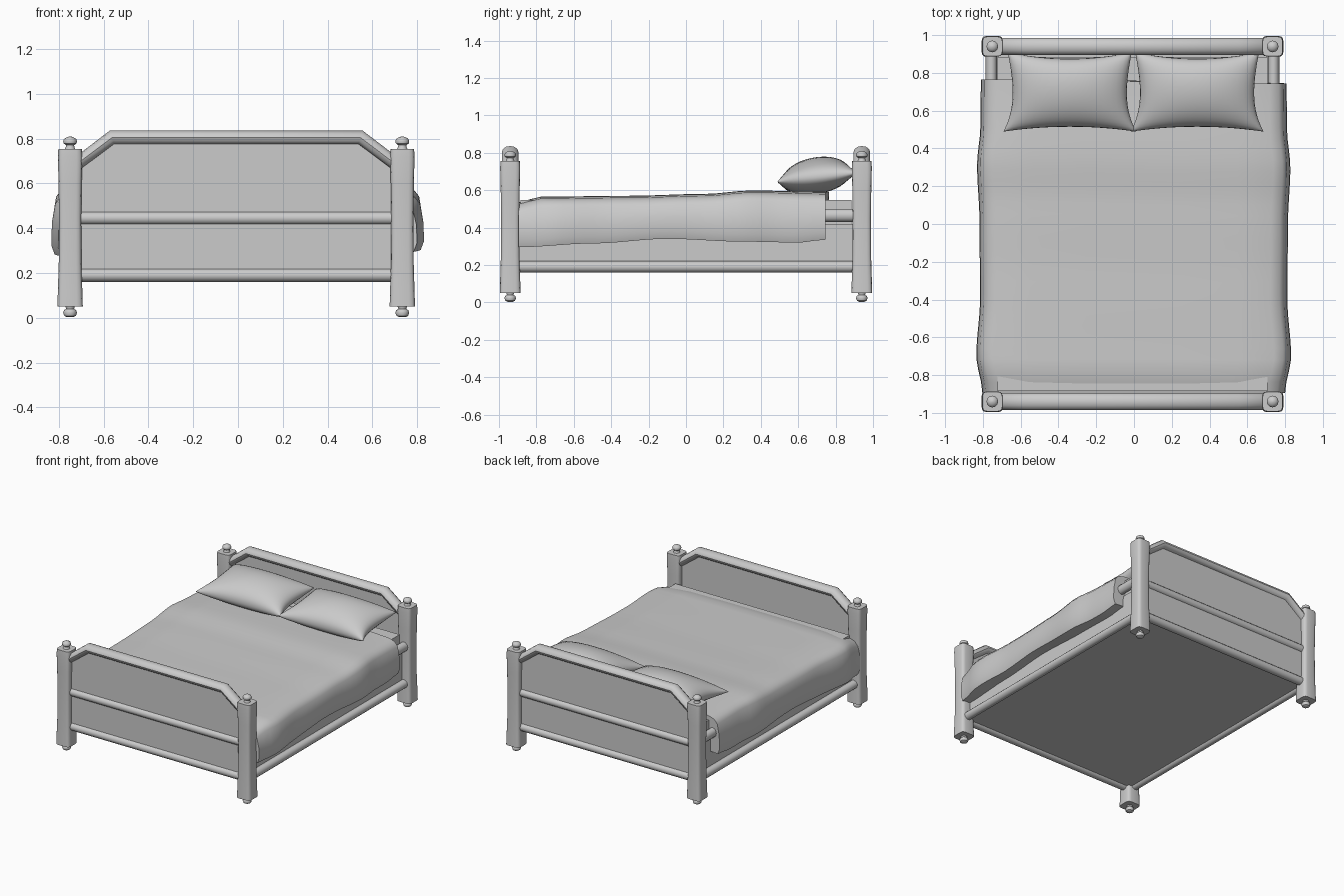
import bpy, bmesh, math
from mathutils import Vector

if "Cube" in bpy.data.objects:
    bpy.data.objects.remove(bpy.data.objects["Cube"])

CX = -0.008          # frame centre in x
PX, PY = 0.742, 0.94  # post positions


def finish(name, bm, angle=40):
    bmesh.ops.recalc_face_normals(bm, faces=bm.faces)
    me = bpy.data.meshes.new(name)
    bm.to_mesh(me)
    bm.free()
    ob = bpy.data.objects.new(name, me)
    bpy.context.collection.objects.link(ob)
    bpy.ops.object.select_all(action='DESELECT')
    ob.select_set(True)
    bpy.context.view_layer.objects.active = ob
    bpy.ops.object.shade_smooth_by_angle(angle=math.radians(angle))
    return ob


def loft(name, rings, angle=40):
    """Skin closed rings of equal length and cap both ends."""
    bm = bmesh.new()
    vs = [[bm.verts.new(p) for p in r] for r in rings]
    n = len(vs[0])
    for a, b in zip(vs, vs[1:]):
        for i in range(n):
            j = (i + 1) % n
            bm.faces.new((a[i], a[j], b[j], b[i]))
    bm.faces.new(vs[0])
    bm.faces.new(vs[-1])
    return finish(name, bm, angle)


def tube(name, stations, side, n=12):
    """Stations are (centre, second axis); side is the shared first axis."""
    rings = []
    for c, up in stations:
        rings.append([Vector(c) + Vector(side) * math.cos(t) + Vector(up) * math.sin(t)
                      for t in (2 * math.pi * i / n for i in range(n))])
    return loft(name, rings)


def lathe(name, x, y, prof, n=12):
    return loft(name, [[(x + r * math.cos(2 * math.pi * i / n),
                         y + r * math.sin(2 * math.pi * i / n), z)
                        for i in range(n)] for r, z in prof])


def interp(table, t):
    for (a, va), (b, vb) in zip(table, table[1:]):
        if t <= b:
            k = (t - a) / (b - a)
            k = k * k * (3 - 2 * k)
            return va + (vb - va) * k
    return table[-1][1]


def box(name, x0, x1, y0, y1, z0, z1):
    return loft(name, [[(x0, y0, z), (x1, y0, z), (x1, y1, z), (x0, y1, z)] for z in (z0, z1)])


# Hewn square posts with turned feet and finials
post_prof = [(0.05, 0.056), (0.12, 0.054), (0.25, 0.050), (0.45, 0.049),
             (0.60, 0.051), (0.72, 0.054), (0.755, 0.052)]
knob = [(0.024, 0.0), (0.019, 0.010), (0.018, 0.018), (0.029, 0.026),
        (0.031, 0.036), (0.027, 0.046), (0.014, 0.054), (0.003, 0.057)]
for sx, side in ((-1, "left"), (1, "right")):
    for sy, end in ((-1, "front"), (1, "back")):
        x, y = CX + sx * PX, sy * PY
        rings = []
        for z, h in post_prof:
            ring = []
            for i in range(16):
                t = 2 * math.pi * (i + 0.5) / 16
                c, s = math.cos(t), math.sin(t)
                ring.append((x + h * 1.02 * math.copysign(abs(c) ** 0.4, c),
                             y + h * math.copysign(abs(s) ** 0.4, s), z))
            rings.append(ring)
        loft(f"{end}_{side}_post", rings, 50)
        lathe(f"{end}_{side}_finial", x, y, [(r, 0.753 + z) for r, z in knob])
        lathe(f"{end}_{side}_foot", x, y, [(0.015, 0.003), (0.026, 0.009), (0.031, 0.022),
                                           (0.027, 0.034), (0.018, 0.04), (0.022, 0.055)])

# Headboard and footboard: panel, arched top rail, two cross rails
for y, name in ((-PY, "footboard"), (PY, "headboard")):
    outline = [(-0.70, 0.18), (0.70, 0.18), (0.70, 0.69), (0.555, 0.805),
               (-0.555, 0.805), (-0.70, 0.69)]
    loft(name + "_panel", [[(CX + px, y + d, pz) for px, pz in outline] for d in (-0.012, 0.012)])
    tube(name + "_top_rail", [((CX + x, y, z), (ox, 0, oz)) for x, z, ox, oz in
                              ((-0.705, 0.692, 0, 0.037), (-0.555, 0.805, -0.01, 0.031),
                               (0.555, 0.805, 0.01, 0.031), (0.705, 0.692, 0, 0.037))],
         (0, 0.044, 0))
    for z, part in ((0.445, "_middle_rail"), (0.19, "_bottom_rail")):
        tube(name + part, [((CX + x, y, z), (0, 0, 0.03)) for x in (-0.71, 0.71)], (0, 0.032, 0))

# Side rails
for sx, side in ((-1, "left"), (1, "right")):
    for z, h, part in ((0.19, 0.03, "lower"), (0.465, 0.035, "upper")):
        tube(f"{side}_{part}_side_rail",
             [((CX + sx * 0.747, y, z), (0, 0, h)) for y in (-0.91, 0.91)], (0.03, 0, 0))

# Boxed base with mattress
box("bed_base", CX - 0.73, CX + 0.73, -0.935, 0.935, 0.18, 0.42)
box("mattress", CX - 0.715, CX + 0.715, -0.885, 0.885, 0.40, 0.548)

# Draped blanket, lofted from foot to head
width = [(-0.895, 0.80), (-0.70, 0.832), (-0.40, 0.812), (0.0, 0.815),
         (0.30, 0.828), (0.50, 0.810), (0.745, 0.808)]
hem = [(-0.895, 0.295), (-0.5, 0.315), (-0.1, 0.34), (0.3, 0.325), (0.6, 0.32), (0.745, 0.335)]
top = [(-0.895, 0.535), (-0.78, 0.565), (-0.3, 0.57), (0.1, 0.58), (0.35, 0.598), (0.745, 0.59)]
rings = []
N = 28
for k in range(N + 1):
    y = -0.895 + 1.64 * k / N
    w, h, t = interp(width, y), interp(hem, y), interp(top, y)
    half = [(0.755, h + 0.005), (w - 0.015, h), (w, h + 0.04), (w - 0.003, h + 0.12),
            (w - 0.018, t - 0.055), (w - 0.042, t - 0.025), (w - 0.09, t - 0.010),
            (0.55, t - 0.002), (0.25, t)]
    rings.append([(x, y, z) for x, z in half] +
                 [(-x - 0.003, y + 0.02 * k / N, z - 0.02 * (z < h + 0.1)) for x, z in reversed(half)])
loft("blanket", rings, 60)

# Pillows: pinched corners, plump centre, tipped up toward the headboard
for sx, side in ((-1, "left"), (1, "right")):
    bm = bmesh.new()
    G = 20
    for s in (1, -1):
        grid = []
        for i in range(G + 1):
            row = []
            for j in range(G + 1):
                u = math.sin(math.pi / 2 * (2 * i / G - 1))
                v = math.sin(math.pi / 2 * (2 * j / G - 1))
                x = u * (0.302 + 0.038 * v * v - 0.012 * v * v * v)
                y = 0.695 + v * (0.180 + 0.026 * u * u) + 0.008 * (v > 0) * u * u * v
                puff = (max(0, 1 - u * u) * max(0, 1 - v * v)) ** 0.45
                z = 0.668 + 0.024 * v + s * puff * (0.108 if s > 0 else 0.09)
                row.append(bm.verts.new((sx * 0.337 - 0.003 + x, y, z)))
            grid.append(row)
        for i in range(G):
            for j in range(G):
                bm.faces.new((grid[i][j], grid[i + 1][j], grid[i + 1][j + 1], grid[i][j + 1]))
    bmesh.ops.remove_doubles(bm, verts=bm.verts, dist=0.0005)
    finish(f"{side}_pillow", bm, 70)
